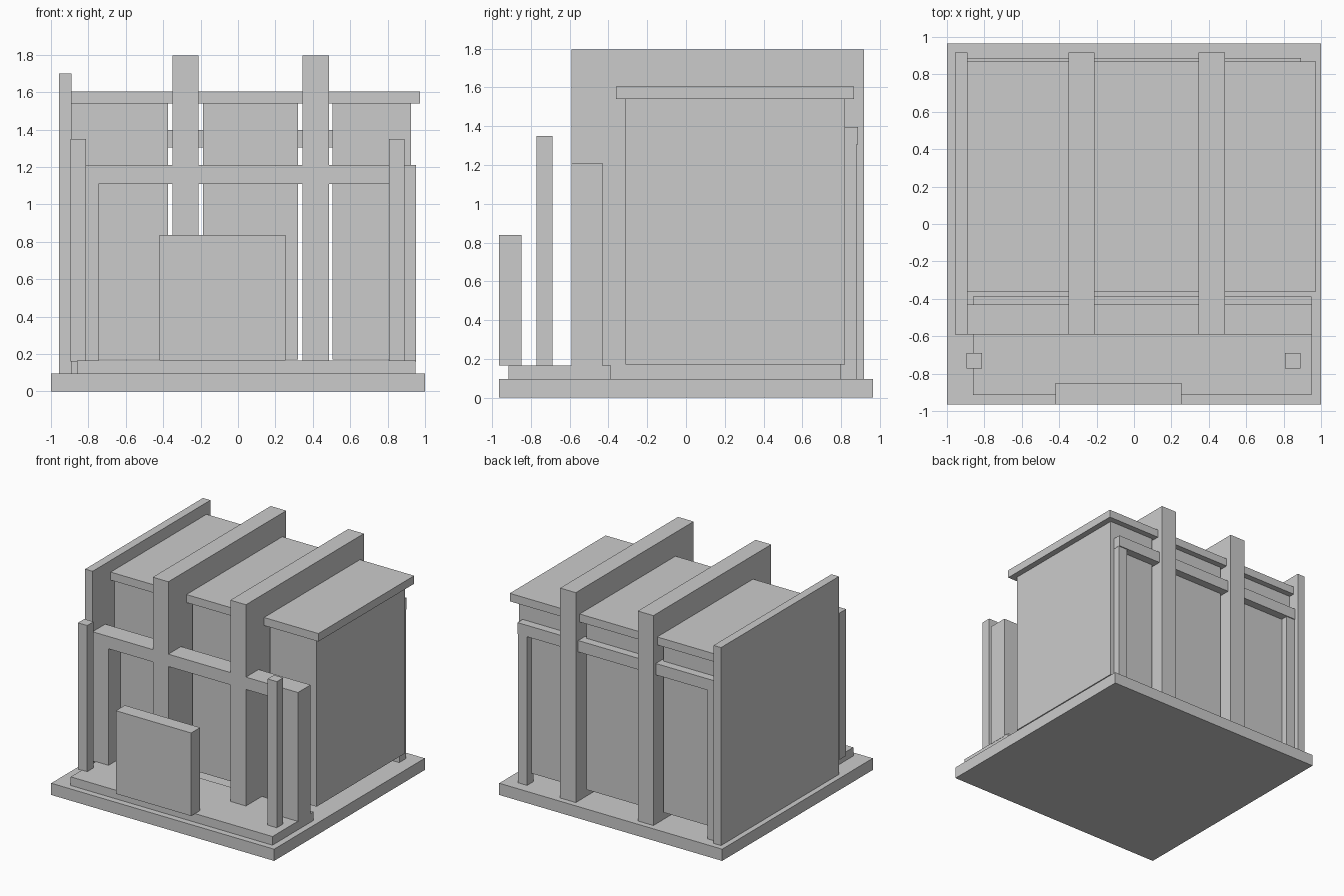
import bpy


def box(name, x, y, z):
    """Axis-aligned box from (min, max) ranges."""
    bpy.ops.mesh.primitive_cube_add(size=1, location=[(a + b) / 2 for a, b in (x, y, z)])
    ob = bpy.context.object
    ob.name = name
    ob.scale = [b - a for a, b in (x, y, z)]
    bpy.ops.object.transform_apply(location=False, rotation=False, scale=True)
    return ob


# Ground slab and raised front terrace
box("base", (-1, 1), (-0.965, 0.965), (0, 0.095))
box("front_terrace", (-0.86, 0.95), (-0.915, -0.387), (0.09, 0.165))

# Free-standing panel and posts on the terrace
box("front_panel", (-0.42, 0.255), (-0.965, -0.85), (0.165, 0.838))
for x in (-0.895, 0.806):
    box("front_post", (x, x + 0.083), (-0.772, -0.69), (0.16, 1.35))

# Long dividing fins and the thin side wall
for x in (-0.35, 0.346):
    box("fin", (x, x + 0.14), (-0.592, 0.918), (0.09, 1.797))
box("side_wall", (-0.957, -0.89), (-0.592, 0.918), (0.09, 1.70))

# Raised rooms between the fins, with narrow gaps beside each fin
for x in ((-0.892, -0.374), (-0.187, 0.32), (0.506, 0.924)):
    box("room", x, (-0.313, 0.82), (0.17, 1.545))

# Overhanging roof slabs, one per bay
for x in ((-0.89, -0.35), (-0.21, 0.346), (0.486, 0.973)):
    box("roof_slab", x, (-0.36, 0.868), (1.54, 1.605))

# Front portal: lintel on two legs
box("front_lintel", (-0.89, 0.952), (-0.592, -0.43), (1.11, 1.21))
for x in ((-0.89, -0.747), (0.808, 0.952)):
    box("front_portal_leg", x, (-0.592, -0.43), (0.16, 1.11))

# Rear portal: lintel on two legs, set against the rooms
box("rear_lintel", (-0.89, 0.892), (0.795, 0.887), (1.305, 1.397))
for x in ((-0.89, -0.81), (0.81, 0.89)):
    box("rear_portal_leg", x, (0.795, 0.879), (0.09, 1.305))
